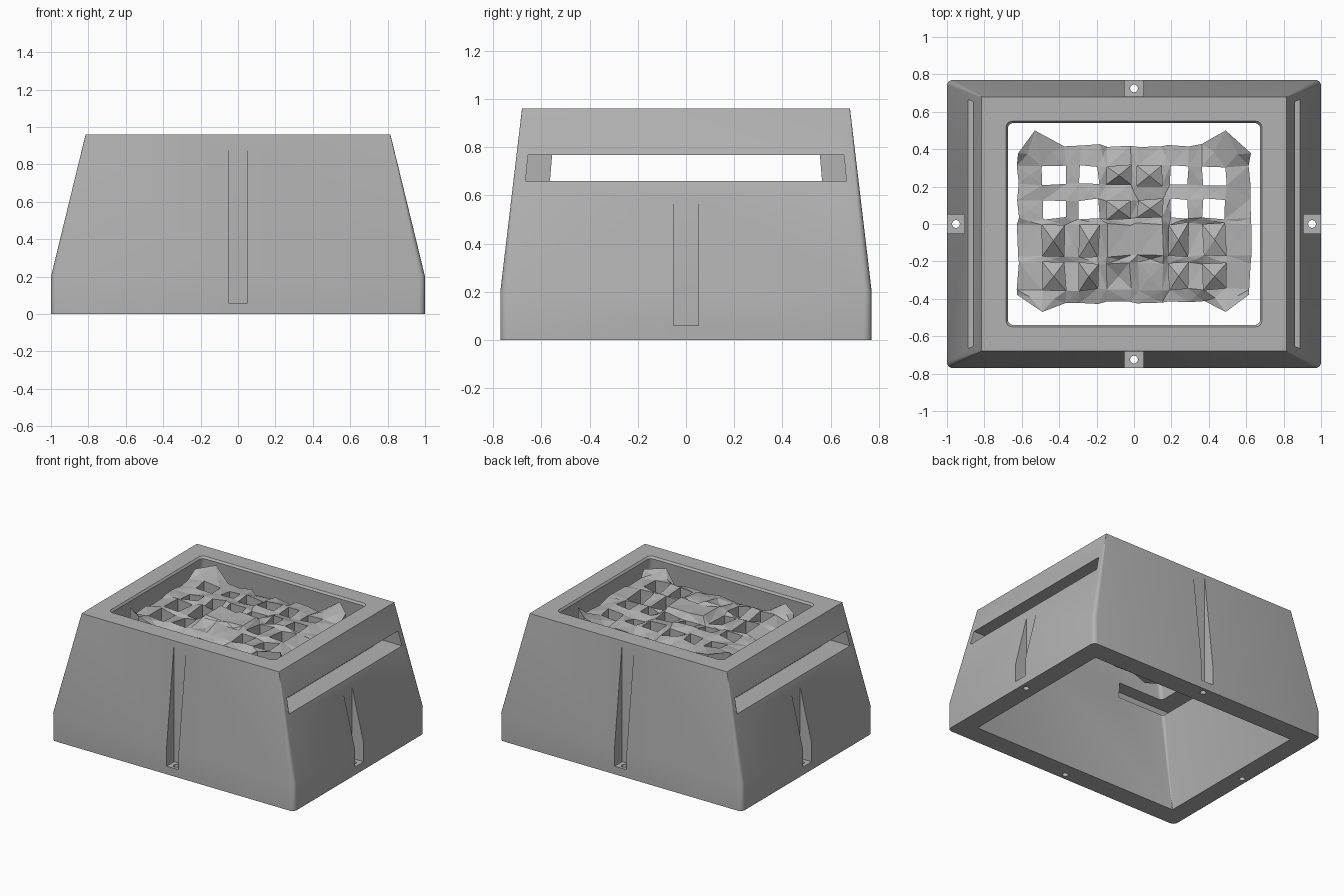
import bpy, bmesh, math, random
from mathutils import Vector

random.seed(4)
if "Cube" in bpy.data.objects:
    bpy.data.objects.remove(bpy.data.objects["Cube"], do_unlink=True)

grey = bpy.data.materials.new("plain_grey")
grey.use_nodes = True
grey.diffuse_color = (0.45, 0.45, 0.45, 1)
grey.node_tree.nodes["Principled BSDF"].inputs["Base Color"].default_value = (0.45, 0.45, 0.45, 1)


def make_object(name, bm):
    bmesh.ops.recalc_face_normals(bm, faces=bm.faces[:])
    mesh = bpy.data.meshes.new(name)
    bm.to_mesh(mesh)
    bm.free()
    mesh.materials.append(grey)
    obj = bpy.data.objects.new(name, mesh)
    bpy.context.collection.objects.link(obj)
    return obj


def rounded_ring(bm, hx, hy, z, r, steps=4):
    verts = []
    for k, (sx, sy) in enumerate([(1, 1), (-1, 1), (-1, -1), (1, -1)]):
        for i in range(steps + 1):
            a = math.pi / 2 * (k + i / steps)
            verts.append(bm.verts.new((sx * (hx - r) + r * math.cos(a),
                                       sy * (hy - r) + r * math.sin(a), z)))
    return verts


def bridge(bm, a, b):
    n = len(a)
    for i in range(n):
        j = (i + 1) % n
        bm.faces.new((a[i], a[j], b[j], b[i]))


def cut(target, bm):
    cutter = make_object("cutter", bm)
    mod = target.modifiers.new("cut", "BOOLEAN")
    mod.operation = "DIFFERENCE"
    mod.solver = "EXACT"
    mod.object = cutter
    bpy.ops.object.select_all(action="DESELECT")
    bpy.context.view_layer.objects.active = target
    target.select_set(True)
    bpy.ops.object.modifier_apply(modifier=mod.name)
    bpy.data.objects.remove(cutter, do_unlink=True)


def block(lo, hi, taper=0.0):
    """Box between two corners; taper narrows the top in y."""
    bm = bmesh.new()
    bmesh.ops.create_cube(bm, size=1)
    lo, hi = Vector(lo), Vector(hi)
    for v in bm.verts:
        side, top = v.co.y, v.co.z > 0
        v.co = Vector(lo[i] + (v.co[i] + 0.5) * (hi[i] - lo[i]) for i in range(3))
        if top:
            v.co.y -= math.copysign(taper, side)
    return bm


# Hollow tapered housing: outside rings, rounded opening, inside rings
bm = bmesh.new()
rings = [rounded_ring(bm, *p) for p in (
    (1, 0.77, 0, 0.035), (1, 0.77, 0.2, 0.03), (0.815, 0.68, 0.96, 0.004),
    (0.685, 0.55, 0.96, 0.035), (0.675, 0.54, 0.945, 0.03), (0.86, 0.62, 0, 0.004))]
for i, ring in enumerate(rings):
    bridge(bm, ring, rings[(i + 1) % len(rings)])
housing = make_object("housing", bm)

# Long side slots, upright screw channels and screw holes
for s in (-1, 1):
    x0, x1 = sorted((s * 0.34, s * 1.1))
    cut(housing, block((x0, -0.665, 0.66), (x1, 0.665, 0.768), 0.01))
    x0, x1 = sorted((s * 0.905, s * 1.1))
    cut(housing, block((x0, -0.052, 0.06), (x1, 0.052, 0.75)))
    y0, y1 = sorted((s * 0.682, s * 0.9))
    cut(housing, block((-0.05, y0, 0.06), (0.05, y1, 1.1)))
for x, y in ((0.952, 0), (-0.952, 0), (0, 0.725), (0, -0.725)):
    hole = bmesh.new()
    bmesh.ops.create_cone(hole, cap_ends=True, segments=16, radius1=0.021,
                          radius2=0.021, depth=0.3)
    bmesh.ops.translate(hole, vec=(x, y, 0), verts=hole.verts[:])
    cut(housing, hole)
bpy.ops.object.shade_smooth_by_angle(angle=math.radians(25))

# Rough faceted lattice under the opening
half = (0.02, 0.15, 0.19, 0.29, 0.37, 0.49, 0.62)
xs = [-x for x in reversed(half)] + list(half)
ys = [-0.42, -0.35, -0.21, -0.17, 0, 0.03, 0.13, 0.21, 0.31, 0.42]
nx, ny = len(xs) - 1, len(ys) - 1
base = 0.785
bm = bmesh.new()
top, low = {}, {}
for i, x in enumerate(xs):
    for j, y in enumerate(ys):
        z = 0.895 + random.uniform(-0.015, 0.015)
        edge_x, edge_y = i in (0, nx), j in (0, ny)
        px = x + random.uniform(-0.008, 0.008)
        py = y + random.uniform(-0.008, 0.008)
        if abs(x) < 0.17 and -0.3 < y < 0.02:
            z += 0.03
        # Corner lugs lift and flare outwards
        if edge_y and i in (1, nx - 1):
            py, z = (0.5 if y > 0 else -0.47), 0.945
            px = x - 0.04 if x < 0 and y > 0 else x
        elif edge_x and edge_y:
            py, z = y * 0.9, 0.94
        elif edge_x or edge_y:
            z -= 0.02
        top[i, j] = bm.verts.new((px, py, z))
        low[i, j] = bm.verts.new((px, py, base))


def kind(i, j):
    """Bars and the middle boss are solid; pockets are floored or open."""
    if not (0 <= i < nx and 0 <= j < ny):
        return "open"
    if i % 2 == 0 or j % 2 == 0 or (5 <= i <= 7 and 1 <= j <= 3):
        return "solid"
    return "floor" if j < 4 or i in (5, 7) else "open"


def peaked(corners, lift):
    centre = sum((v.co for v in corners), Vector()) / len(corners)
    tip = bm.verts.new(centre + Vector((0, 0, lift)))
    for k in range(4):
        bm.faces.new((corners[k], corners[(k + 1) % 4], tip))


for i in range(nx):
    for j in range(ny):
        loop = [(i, j), (i + 1, j), (i + 1, j + 1), (i, j + 1)]
        if kind(i, j) == "floor":
            peaked([low[c] for c in loop], random.uniform(0.03, 0.07))
        if kind(i, j) != "solid":
            continue
        boss = 5 <= i <= 7 and 1 <= j <= 3
        peaked([top[c] for c in loop], random.uniform(-0.05, 0.025) if boss
               else random.uniform(-0.006, 0.006))
        bm.faces.new([low[c] for c in reversed(loop)])
        for k, (di, dj) in enumerate(((0, -1), (1, 0), (0, 1), (-1, 0))):
            if kind(i + di, j + dj) != "solid":
                a, b = loop[k], loop[(k + 1) % 4]
                bm.faces.new((low[a], low[b], top[b], top[a]))
make_object("lattice", bm)
